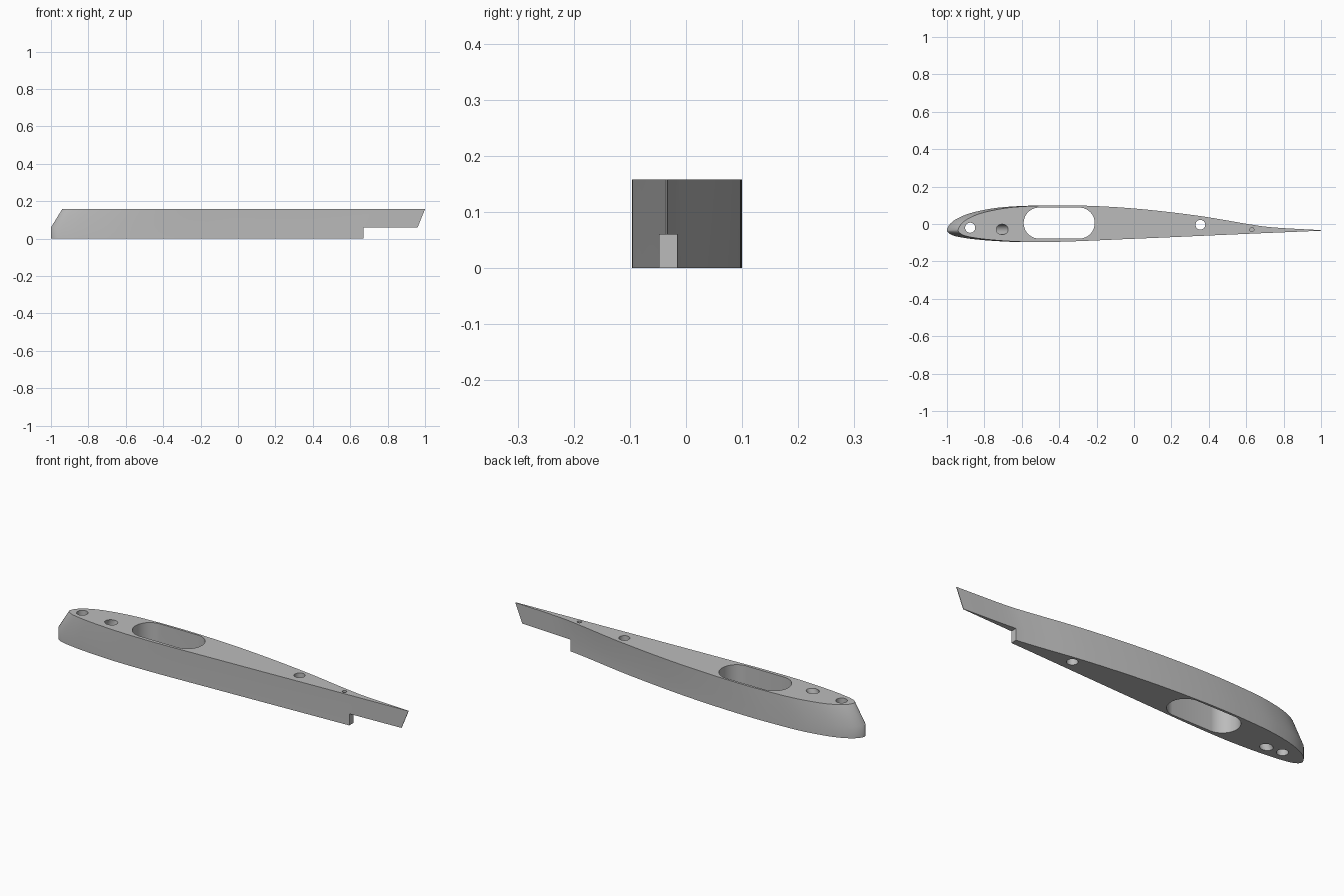
import bpy, bmesh
from math import pi, cos, sin, atan2
from mathutils import Vector, Matrix

if "Cube" in bpy.data.objects:
    bpy.data.objects.remove(bpy.data.objects["Cube"], do_unlink=True)

HEIGHT, STEP = 0.158, 0.06      # rib height and level of the tail step

grey = bpy.data.materials.new("plain_grey")
grey.use_nodes = True
colour = (0.5, 0.5, 0.5, 1)
grey.diffuse_color = colour
grey.node_tree.nodes["Principled BSDF"].inputs["Base Color"].default_value = colour

# Aerofoil control points, from the tail over the back to the nose and along the front
UPPER = [(1, -.033), (.72, -.016), (.62, -.002), (.35, .043), (0, .083), (-.3, .099),
         (-.5, .098), (-.7, .083), (-.85, .046), (-.92, .004)]
LOWER = [(-.94, -.035), (-.92, -.056), (-.85, -.074), (-.65, -.093), (-.45, -.096),
         (0, -.079), (.62, -.052), (1, -.036)]


def spline(points, steps=8):
    """Smooth curve through the control points."""
    p = [Vector(q) for q in points]
    p = [p[0] * 2 - p[1]] + p + [p[-1] * 2 - p[-2]]
    out = []
    for a, b, c, d in zip(p, p[1:], p[2:], p[3:]):
        # centripetal spacing keeps the uneven spans free of ripples
        t1 = (b - a).length ** .5
        t2 = t1 + (c - b).length ** .5
        t3 = t2 + (d - c).length ** .5
        for i in range(steps):
            t = t1 + (t2 - t1) * i / steps
            e, f, g = a.lerp(b, t / t1), b.lerp(c, (t - t1) / (t2 - t1)), c.lerp(d, (t - t2) / (t3 - t2))
            out.append(e.lerp(f, t / t2).lerp(f.lerp(g, (t - t1) / (t3 - t1)), (t - t1) / (t2 - t1)))
    return out + [p[-2]]


def loft(name, rings):
    """Closed solid through matching rings of points."""
    bm = bmesh.new()
    loops = [[bm.verts.new(v) for v in ring] for ring in rings]
    n = len(loops[0])
    for low, high in zip(loops, loops[1:]):
        for i in range(n):
            j = (i + 1) % n
            bm.faces.new((low[i], low[j], high[j], high[i]))
    bm.faces.new(loops[0][::-1])
    bm.faces.new(loops[-1])
    bmesh.ops.recalc_face_normals(bm, faces=bm.faces)
    mesh = bpy.data.meshes.new(name)
    bm.to_mesh(mesh)
    bm.free()
    mesh.materials.append(grey)
    obj = bpy.data.objects.new(name, mesh)
    bpy.context.collection.objects.link(obj)
    return obj


def slot(name, x1, x2, y, r, z1, z2, n=48):
    """Upright cutter with round ends; a plain cylinder when x1 equals x2."""
    ring = []
    for i in range(n):
        a = 2 * pi * (i + .5) / n
        ring.append(((x2 if cos(a) > 0 else x1) + r * cos(a), y + r * sin(a)))
    return loft(name, [[(x, yy, z) for x, yy in ring] for z in (z1, z2)])


def cut(body, cutter):
    mod = body.modifiers.new("cut", "BOOLEAN")
    mod.operation, mod.solver, mod.object = "DIFFERENCE", "EXACT", cutter
    bpy.context.view_layer.objects.active = body
    bpy.ops.object.modifier_apply(modifier=mod.name)
    bpy.data.objects.remove(cutter, do_unlink=True)


# Rib body: upright to the step level, then raked back to the top outline
outline = spline(UPPER + LOWER)


def section(z, nose, tail):
    return [(nose + (p.x + .94) / 1.94 * (tail - nose), p.y, z) for p in outline]


rib = loft("wing_rib", [section(0, -1, .96), section(STEP, -1, .96), section(HEIGHT, -.94, 1)])

# Step under the tail
bm_ring = [(.67, -.3), (1.2, -.3), (1.2, .3), (.67, .3)]
cut(rib, loft("tail_step", [[(x, y, z) for x, y in bm_ring] for z in (-.1, STEP)]))

# Large slot, spar holes and the small blind pin hole
cut(rib, slot("large_slot", -.507, -.293, .005, .083, -.1, .3))
cut(rib, slot("nose_hole", -.876, -.876, -.02, .027, -.1, .3))
cut(rib, slot("rear_hole", .355, .355, -.004, .026, -.1, .3))
cut(rib, slot("pin_hole", .63, .63, -.03, .011, .08, .3))

# Slanted hole, leaning towards the nose at the bottom
slanted = slot("slanted_hole", 0, 0, 0, .028, -.3, .3)
turn = Matrix.Rotation(atan2(.087, HEIGHT), 4, "Y")
slanted.data.transform(Matrix.Translation((-.748, -.029, HEIGHT / 2)) @ turn)
cut(rib, slanted)

# Smooth sides with crisp rims
bpy.ops.object.select_all(action="DESELECT")
rib.select_set(True)
bpy.context.view_layer.objects.active = rib
bpy.ops.object.shade_smooth_by_angle()
